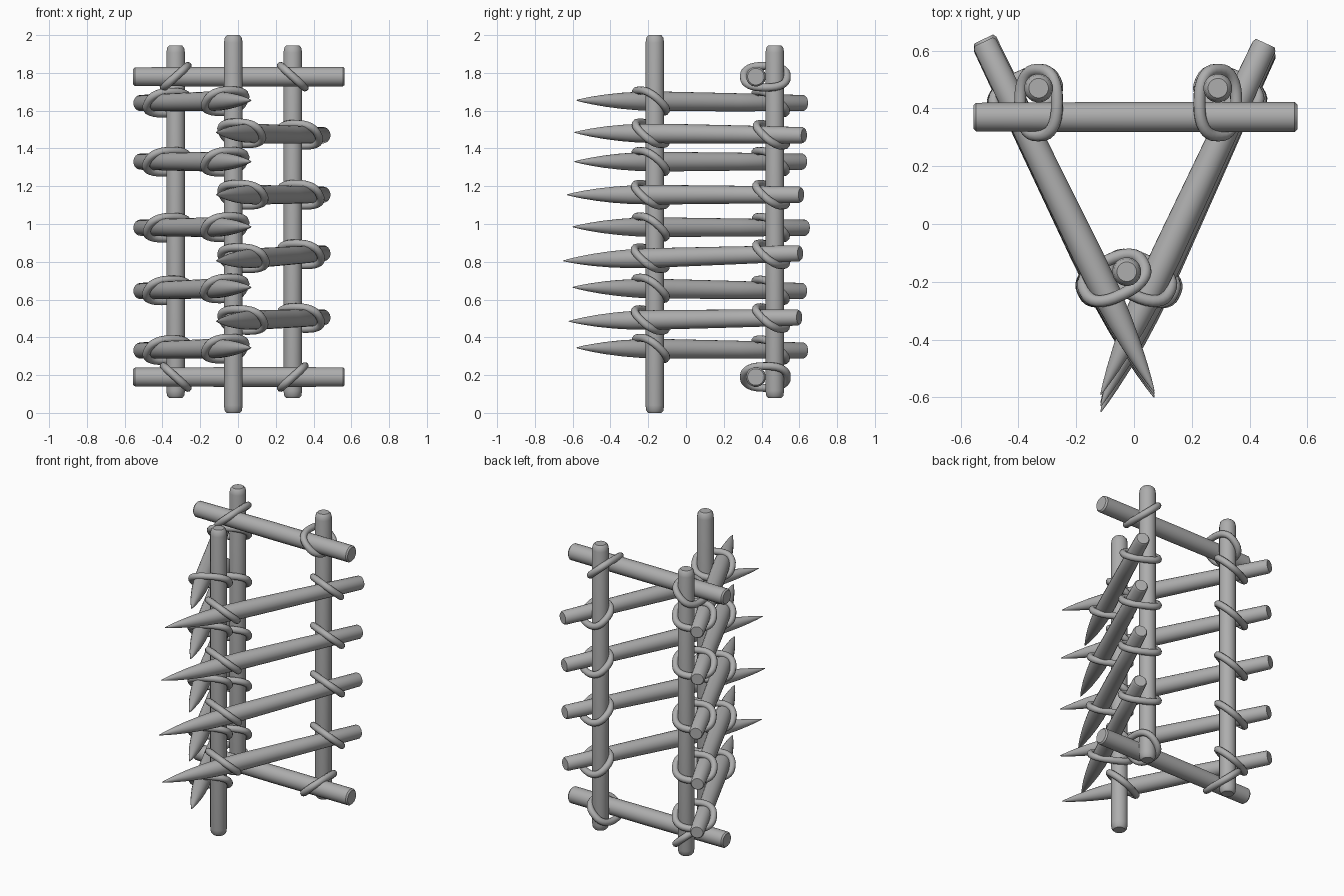
import bpy, bmesh, math
from mathutils import Vector

cube = bpy.data.objects.get("Cube")
if cube:
    bpy.data.objects.remove(cube, do_unlink=True)

grey = bpy.data.materials.new("plain_grey")
grey.use_nodes = True
colour = (0.42, 0.42, 0.42, 1)
grey.diffuse_color = colour
grey.node_tree.nodes["Principled BSDF"].inputs["Base Color"].default_value = colour

Z = Vector((0, 0, 1))
SIDES = 20


def skin(name, rings, closed=False):
    """Join rings of points into a smooth tube, capped or looped."""
    bm = bmesh.new()
    loops = [[bm.verts.new(p) for p in ring] for ring in rings]
    pairs = list(zip(loops, loops[1:]))
    if closed:
        pairs.append((loops[-1], loops[0]))
    else:
        bm.faces.new(loops[0])
        bm.faces.new(loops[-1])
    for a, b in pairs:
        n = len(a)
        for i in range(n):
            j = (i + 1) % n
            bm.faces.new((a[i], a[j], b[j], b[i]))
    bmesh.ops.recalc_face_normals(bm, faces=bm.faces)
    mesh = bpy.data.meshes.new(name)
    bm.to_mesh(mesh)
    bm.free()
    mesh.materials.append(grey)
    obj = bpy.data.objects.new(name, mesh)
    bpy.context.collection.objects.link(obj)
    bpy.ops.object.select_all(action="DESELECT")
    obj.select_set(True)
    bpy.context.view_layer.objects.active = obj
    bpy.ops.object.shade_smooth_by_angle(angle=math.radians(40))
    return obj


def circle(centre, u, v, radius, sides):
    steps = [2 * math.pi * i / sides for i in range(sides)]
    return [centre + (u * math.cos(t) + v * math.sin(t)) * radius for t in steps]


def rod(name, a, b, profile):
    """Round pole from a to b; profile holds (fraction, radius) pairs."""
    a, b = Vector(a), Vector(b)
    axis = (b - a).normalized()
    u = axis.orthogonal().normalized()
    v = axis.cross(u)
    skin(name, [circle(a.lerp(b, f), u, v, r, SIDES) for f, r in profile])


def lashing(name, post, a, b, slant, rope=0.021):
    """Slanted rope loop around an upright post and the pole from a to b."""
    a, b = Vector(a), Vector(b)
    d = (b - a).normalized()
    flat = Vector((d.x, d.y, 0)).normalized()
    n = Vector((flat.y, -flat.x, 0))
    start = Vector((post[0], post[1], a.z))
    gap = (a - start).dot(n)
    if gap < 0:
        n, gap = -n, -gap
    along = (start - a).dot(flat) / d.dot(flat)
    centre = a + d * along - n * gap / 2
    w = (flat * slant + Z * 0.9).normalized()
    length, width = gap / 2 + 0.064, 0.086
    count = 32

    def point(i):
        t = 2 * math.pi * i / count
        c, s = math.cos(t), math.sin(t)
        return centre + n * math.copysign(abs(c) ** 0.8, c) * length \
            + w * math.copysign(abs(s) ** 0.8, s) * width

    side = n.cross(w)
    rings = []
    for i in range(count):
        tangent = (point(i + 1) - point(i - 1)).normalized()
        rings.append(circle(point(i), side, tangent.cross(side), rope, 10))
    skin(name, rings, closed=True)


# Upright posts
POST = [(0, 0.036), (0.006, 0.046), (0.02, 0.05), (0.98, 0.05), (0.994, 0.045), (1, 0.034)]
front = (-0.025, -0.165)
backs = {"right": (-0.33, 0.47), "left": (0.29, 0.47)}
rod("front_post", (*front, 0), (*front, 2), POST)
for side, p in backs.items():
    rod(f"back_{side}_post", (*p, 0.08), (*p, 1.945), POST)

# Cross bars tied to the back posts
BAR = [(0, 0.042), (0.008, 0.05), (0.5, 0.053), (0.992, 0.052), (1, 0.044)]
for level, z, lean in (("top", 1.78, 1), ("bottom", 0.19, -1)):
    a, b = (-0.555, 0.37, z), (0.565, 0.37, z)
    rod(f"{level}_cross_bar", a, b, BAR)
    for side, p in backs.items():
        lashing(f"{level}_{side}_bar_lashing", p, a, b, lean if side == "right" else -lean)

# Sharpened stakes, alternating between the two sides
STAKE = [(0, 0.036), (0.008, 0.043), (0.3, 0.048), (0.6, 0.052), (0.72, 0.05), (0.8, 0.043),
         (0.87, 0.033), (0.93, 0.021), (0.97, 0.011), (1, 0.002)]
# back height, tip height, back y, tip y
stakes = {
    "right": [(1.64, 1.655, 0.63, -0.58), (1.33, 1.33, 0.625, -0.59), (0.98, 0.985, 0.64, -0.6),
              (0.645, 0.665, 0.625, -0.6), (0.33, 0.345, 0.63, -0.58)],
    "left": [(1.47, 1.485, 0.625, -0.59), (1.155, 1.155, 0.61, -0.63),
             (0.845, 0.805, 0.605, -0.65), (0.505, 0.485, 0.6, -0.62)],
}
ends = {"right": (-0.52, 0.07), "left": (0.455, -0.115)}
for side, rows in stakes.items():
    for i, (z0, z1, y0, y1) in enumerate(rows, 1):
        a = (ends[side][0], y0, z0)
        b = (ends[side][1], y1, z1)
        rod(f"{side}_stake_{i}", a, b, STAKE)
        lashing(f"{side}_front_lashing_{i}", front, a, b, 1)
        lashing(f"{side}_back_lashing_{i}", backs[side], a, b, 1)
